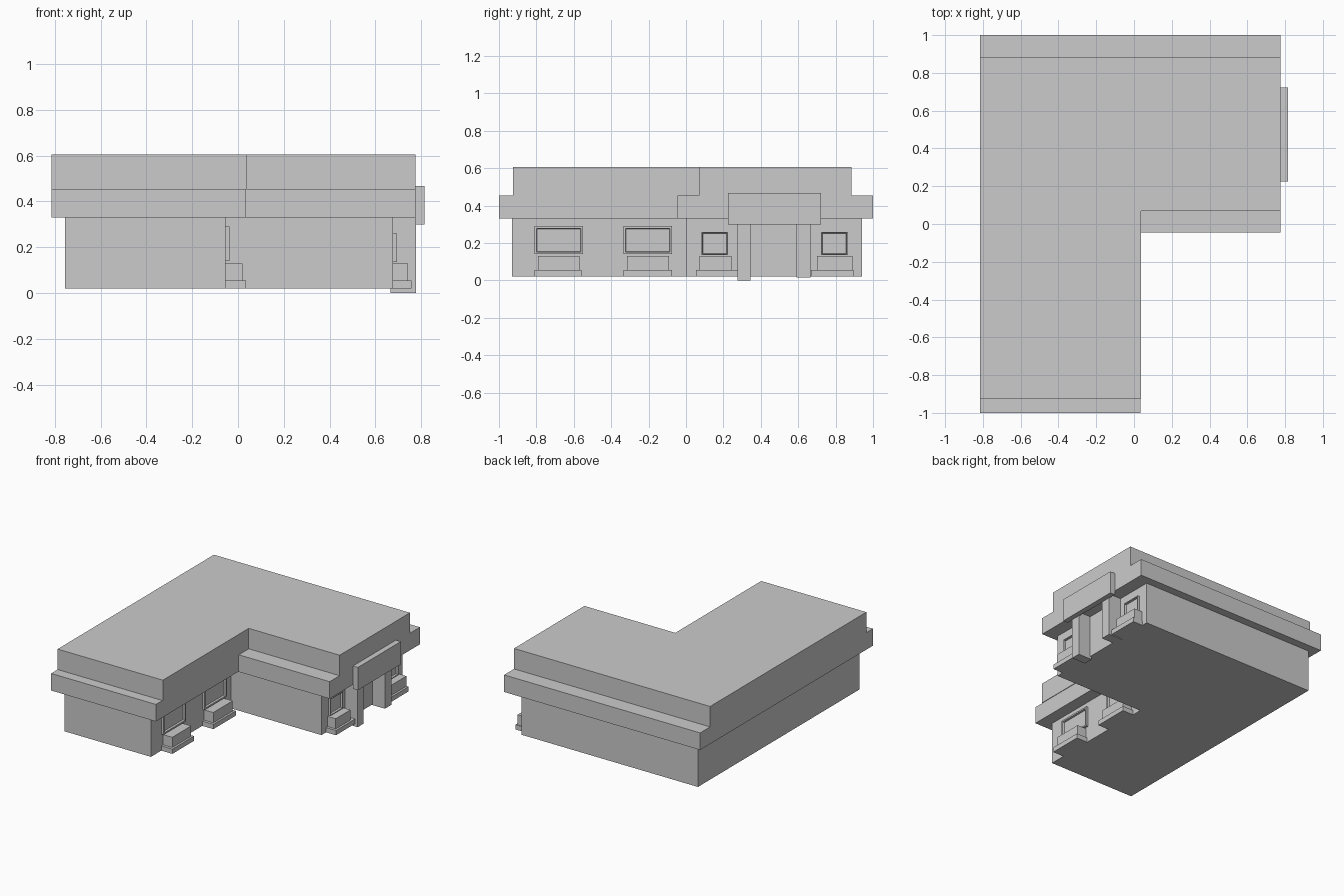
import bpy, bmesh

if "Cube" in bpy.data.objects:
    bpy.data.objects.remove(bpy.data.objects["Cube"])


def prism(name, outline, z0, z1):
    """Extrude a flat plan outline between two heights."""
    bm = bmesh.new()
    face = bm.faces.new([bm.verts.new((x, y, z0)) for x, y in outline])
    top = bmesh.ops.extrude_face_region(bm, geom=[face])["geom"]
    verts = [g for g in top if isinstance(g, bmesh.types.BMVert)]
    bmesh.ops.translate(bm, vec=(0, 0, z1 - z0), verts=verts)
    bmesh.ops.recalc_face_normals(bm, faces=bm.faces)
    mesh = bpy.data.meshes.new(name)
    bm.to_mesh(mesh)
    bm.free()
    obj = bpy.data.objects.new(name, mesh)
    bpy.context.collection.objects.link(obj)
    return obj


def box(name, x0, x1, y0, y1, z0, z1):
    return prism(name, [(x0, y0), (x1, y0), (x1, y1), (x0, y1)], z0, z1)


def ell(x0, x_in, x1, y0, y_in, y1):
    """L-shaped plan: long wing on the left, main block at the back."""
    return [(x0, y0), (x_in, y0), (x_in, y_in), (x1, y_in), (x1, y1), (x0, y1)]


def window(name, x, y0, y1, z0, z1, rim, depth):
    """Raised frame with a recessed pane on a wall facing +x."""
    bm = bmesh.new()
    face = bm.faces.new([bm.verts.new((x + depth, y, z)) for y, z in
                         ((y0, z0), (y1, z0), (y1, z1), (y0, z1))])
    border = list(face.edges)
    sides = bmesh.ops.extrude_edge_only(bm, edges=border)["geom"]
    bmesh.ops.translate(bm, vec=(-depth, 0, 0),
                        verts=[g for g in sides if isinstance(g, bmesh.types.BMVert)])
    bmesh.ops.inset_region(bm, faces=[face], thickness=rim)
    bmesh.ops.inset_region(bm, faces=[face], thickness=0.004, depth=-depth * 0.8)
    bmesh.ops.recalc_face_normals(bm, faces=bm.faces)
    mesh = bpy.data.meshes.new(name)
    bm.to_mesh(mesh)
    bm.free()
    bpy.context.collection.objects.link(bpy.data.objects.new(name, mesh))


# Walls and stepped flat roof
prism("walls", ell(-0.755, -0.055, 0.677, -0.93, 0.0, 0.94), 0.02, 0.33)
prism("roof_band", ell(-0.815, 0.034, 0.775, -1.0, -0.045, 1.0), 0.33, 0.455)
prism("roof_top", ell(-0.815, 0.038, 0.775, -0.925, 0.07, 0.885), 0.455, 0.605)

# Windows: wall x, y range, z range, rim
windows = [(-0.055, -0.81, -0.55, 0.14, 0.29, 0.016),
           (-0.055, -0.335, -0.075, 0.14, 0.29, 0.016),
           (0.677, 0.082, 0.225, 0.135, 0.26, 0.008),
           (0.677, 0.722, 0.865, 0.135, 0.26, 0.008)]
for i, w in enumerate(windows):
    window(f"window_{i + 1}", *w, depth=0.017)

# Planters: wall x, box y range, base y range, box and base reach
planters = [(-0.055, -0.79, -0.57, -0.81, -0.56, 0.02, 0.035),
            (-0.055, -0.315, -0.09, -0.335, -0.075, 0.02, 0.035),
            (0.677, 0.072, 0.242, 0.053, 0.275, 0.742, 0.757),
            (0.677, 0.70, 0.89, 0.667, 0.895, 0.742, 0.757)]
for i, (x, y0, y1, b0, b1, reach, base) in enumerate(planters):
    box(f"planter_box_{i + 1}", x, reach, y0, y1, 0.055, 0.13)
    box(f"planter_base_{i + 1}", x, base, b0, b1, 0.02, 0.055)

# Entrance: two pillars and the panel over them
for i, (y0, y1, z0) in enumerate([(0.275, 0.345, 0.0), (0.59, 0.665, 0.015)]):
    box(f"entrance_pillar_{i + 1}", 0.665, 0.778, y0, y1, z0, 0.33)
box("entrance_panel", 0.775, 0.815, 0.225, 0.722, 0.30, 0.467)
